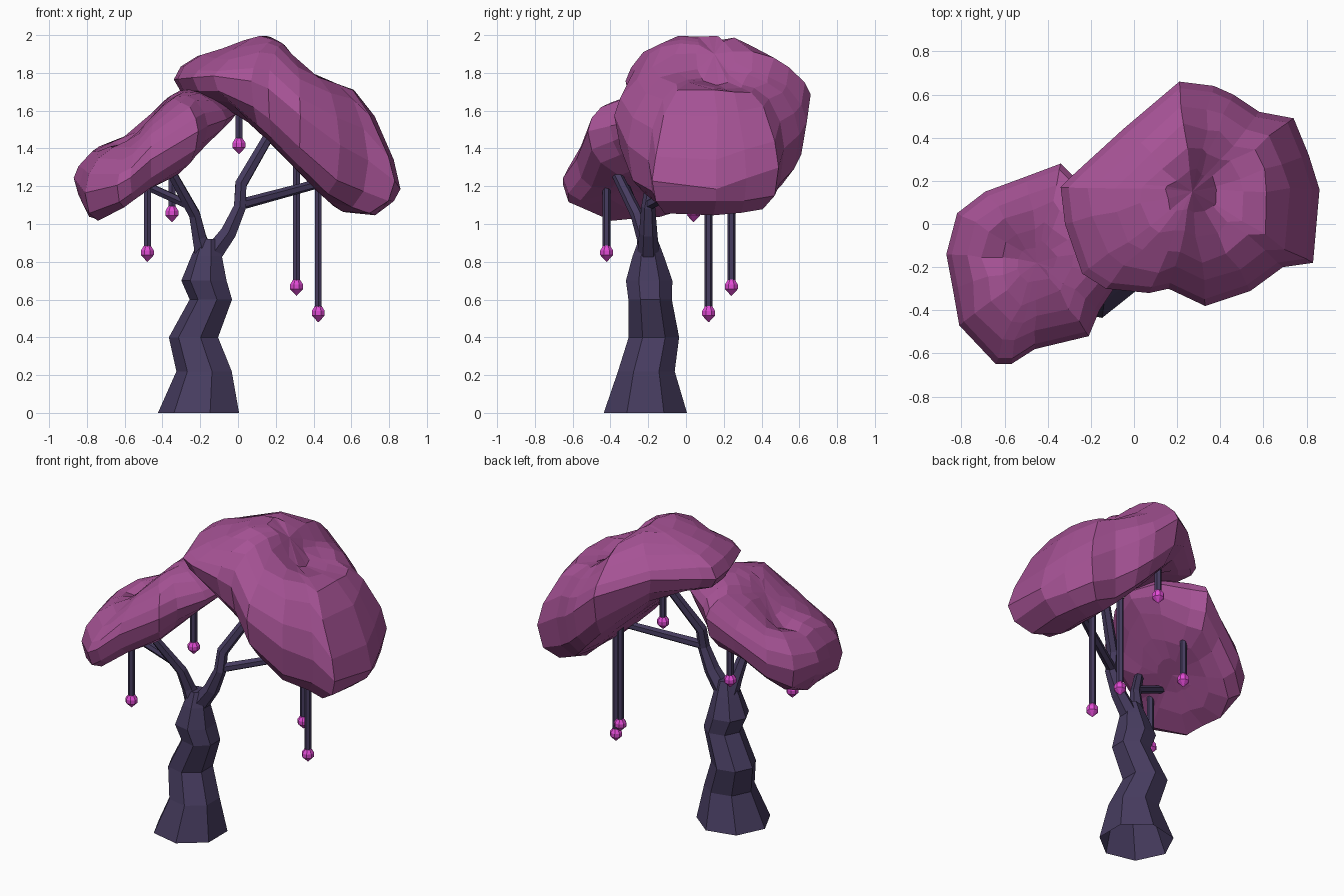
import bpy, bmesh, math, random
from mathutils import Vector

if "Cube" in bpy.data.objects:
    bpy.data.objects.remove(bpy.data.objects["Cube"])

random.seed(4)


def material(name, rgb):
    m = bpy.data.materials.new(name)
    m.diffuse_color = (*rgb, 1)
    m.use_nodes = True
    m.node_tree.nodes["Principled BSDF"].inputs["Base Color"].default_value = m.diffuse_color
    return m


BARK = material("bark", (0.062, 0.045, 0.115))
LEAF = material("foliage", (0.38, 0.085, 0.3))
GLOW = material("bulb", (0.75, 0.07, 0.66))


def loft(name, rings, mat, base=True):
    """Skin a list of equal-length vertex rings and cap the ends."""
    bm = bmesh.new()
    rows = [[bm.verts.new(p) for p in ring] for ring in rings]
    n = len(rows[0])
    for a, b in zip(rows, rows[1:]):
        for i in range(n):
            j = (i + 1) % n
            bm.faces.new((a[i], a[j], b[j], b[i]))
    if base:
        bm.faces.new(rows[0])
    bm.faces.new(rows[-1])
    bmesh.ops.remove_doubles(bm, verts=bm.verts, dist=1e-5)
    bmesh.ops.recalc_face_normals(bm, faces=bm.faces)
    me = bpy.data.meshes.new(name)
    bm.to_mesh(me)
    bm.free()
    me.materials.append(mat)
    ob = bpy.data.objects.new(name, me)
    bpy.context.collection.objects.link(ob)
    return ob


def tube(name, path, sides, mat, level=False, base=True):
    """Tapered limb; path entries are (x, y, z, radius)."""
    pts = [Vector(p[:3]) for p in path]
    rings = []
    for k, p in enumerate(pts):
        t = pts[min(k + 1, len(pts) - 1)] - pts[max(k - 1, 0)]
        q = Vector((0, 0, 1)).rotation_difference(Vector((0, 0, 1)) if level else t)
        ring = []
        for i in range(sides):
            a = 2 * math.pi * (i + 0.5) / sides
            ring.append(p + q @ Vector((math.cos(a), math.sin(a), 0)) * path[k][3])
        rings.append(ring)
    return loft(name, rings, mat, base)


def interp(profile, x):
    if x <= profile[0][0]:
        return profile[0][1]
    for (x0, z0), (x1, z1) in zip(profile, profile[1:]):
        if x <= x1:
            return z0 + (z1 - z0) * (x - x0) / (x1 - x0)
    return profile[-1][1]


def canopy(name, centre, outline, top, bottom, dent, crown, tilt=0):
    """Faceted cushion: plan outline, front-view top/bottom profiles, a dent on top.
    crown = (y of the ridge, fall-off to the front, fall-off to the back)."""
    dx, dy, sx, sy, depth = dent
    ridge, front, back = crown
    steps = [(0, -1), (.25, -1), (.5, -1), (.78, -1), (.94, -1), (1, 0),
             (.94, 1), (.78, 1), (.6, 1), (.4, 1), (.2, 1), (0, 1)]
    rings = []
    for s, side in steps:
        ring = []
        for ox, oy in outline:
            x = centre[0] + s * (ox - centre[0])
            y = centre[1] + s * (oy - centre[1])
            if 0 < s < 0.9:
                x += random.uniform(-.012, .012)
                y += random.uniform(-.012, .012)
            t, b = interp(top, x), interp(bottom, x)
            z = (t + b) / 2 + side * (t - b) / 2 * math.sqrt(1 - s ** 6)
            z += tilt * (y + .4)
            if side > 0:
                z -= depth * math.exp(-((x - dx) / sx) ** 2 - ((y - dy) / sy) ** 2)
                drop = (front if y < ridge else back) * (y - ridge) ** 2
                z -= drop * math.sqrt(1 - s ** 6)
            ring.append((x, y, z))
        rings.append(ring)
    return loft(name, rings, LEAF)


# Trunk, open underneath
tube("trunk", [(-.198, -.215, 0, .226), (-.172, -.21, .22, .154), (-.229, -.17, .4, .137),
               (-.138, -.19, .6, .118), (-.174, -.195, .7, .126),
               (-.162, -.2, .83, .085), (-.155, -.2, .92, .05)], 7, BARK, level=True, base=False)

# Limbs
tube("right_branch", [(-.15, -.2, .82, .06), (-.05, -.2, .955, .048), (.01, -.2, 1.09, .037),
                      (.015, -.18, 1.21, .035), (.16, -.08, 1.46, .03), (.24, -.02, 1.58, .025)], 6, BARK)
tube("right_twig", [(.0, -.2, 1.1, .03), (.41, .02, 1.21, .025), (.48, .06, 1.23, .025)], 6, BARK)
tube("left_branch", [(-.18, -.2, .84, .055), (-.205, -.22, .93, .042), (-.23, -.26, 1.05, .034),
                     (-.34, -.36, 1.25, .028), (-.38, -.39, 1.32, .025)], 6, BARK)
tube("left_twig", [(-.26, -.28, 1.1, .025), (-.48, -.32, 1.2, .024), (-.53, -.33, 1.23, .022)], 6, BARK)

# Hanging vines with bulbs: x, y, bottom z, top z
vines = [(-.48, -.42, .80, 1.24), (-.35, .04, 1.01, 1.36), (.005, .23, 1.37, 1.66),
         (.31, .24, .62, 1.32), (.425, .12, .48, 1.22)]
for i, (x, y, lo, hi) in enumerate(vines, 1):
    tube(f"vine_{i}", [(x, y, lo + .06, .021), (x, y, hi, .021)], 6, BARK)
    tube(f"vine_bulb_{i}", [(x, y, lo, .001), (x, y, lo + .035, .037),
                            (x, y, lo + .06, .037), (x, y, lo + .085, .02)], 8, GLOW, level=True)

# Large upper canopy
canopy("large_canopy", (.27, .15),
       [(-.34, .17), (-.28, .23), (-.05, .44), (.21, .66), (.37, .64), (.46, .6), (.58, .52),
        (.74, .49), (.81, .32), (.86, .16), (.83, -.18), (.69, -.2), (.54, -.31), (.33, -.38),
        (.16, -.3), (.07, -.32), (-.13, -.3), (-.24, -.23), (-.32, 0)],
       [(-.34, 1.88), (-.26, 1.9), (-.05, 1.94), (.12, 2.01), (.25, 1.97), (.32, 1.89), (.63, 1.72),
        (.75, 1.58), (.84, 1.4), (.86, 1.32)],
       [(-.34, 1.65), (-.06, 1.64), (0, 1.59), (.2, 1.4), (.43, 1.16), (.53, 1.07),
        (.76, 1.0), (.86, 1.05)],
       (.4, .17, .13, .2, .12), (.08, .8, .6))

# Small lower canopy
canopy("small_canopy", (-.45, -.18),
       [(-.87, -.14), (-.82, .05), (-.69, .15), (-.5, .22), (-.34, .28), (-.27, .21), (-.1, .1),
        (-.01, -.06), (-.06, -.25), (-.16, -.4), (-.21, -.52), (-.46, -.58), (-.57, -.65),
        (-.64, -.65), (-.81, -.47), (-.84, -.3)],
       [(-.87, 1.31), (-.79, 1.38), (-.58, 1.44), (-.34, 1.66), (-.23, 1.68), (-.03, 1.6), (0, 1.57)],
       [(-.87, 1.1), (-.8, .97), (-.72, 1.0), (-.5, 1.17), (-.32, 1.25), (-.17, 1.38), (0, 1.49)],
       (-.6, -.14, .13, .1, .08), (-.2, .5, .5), .15)
